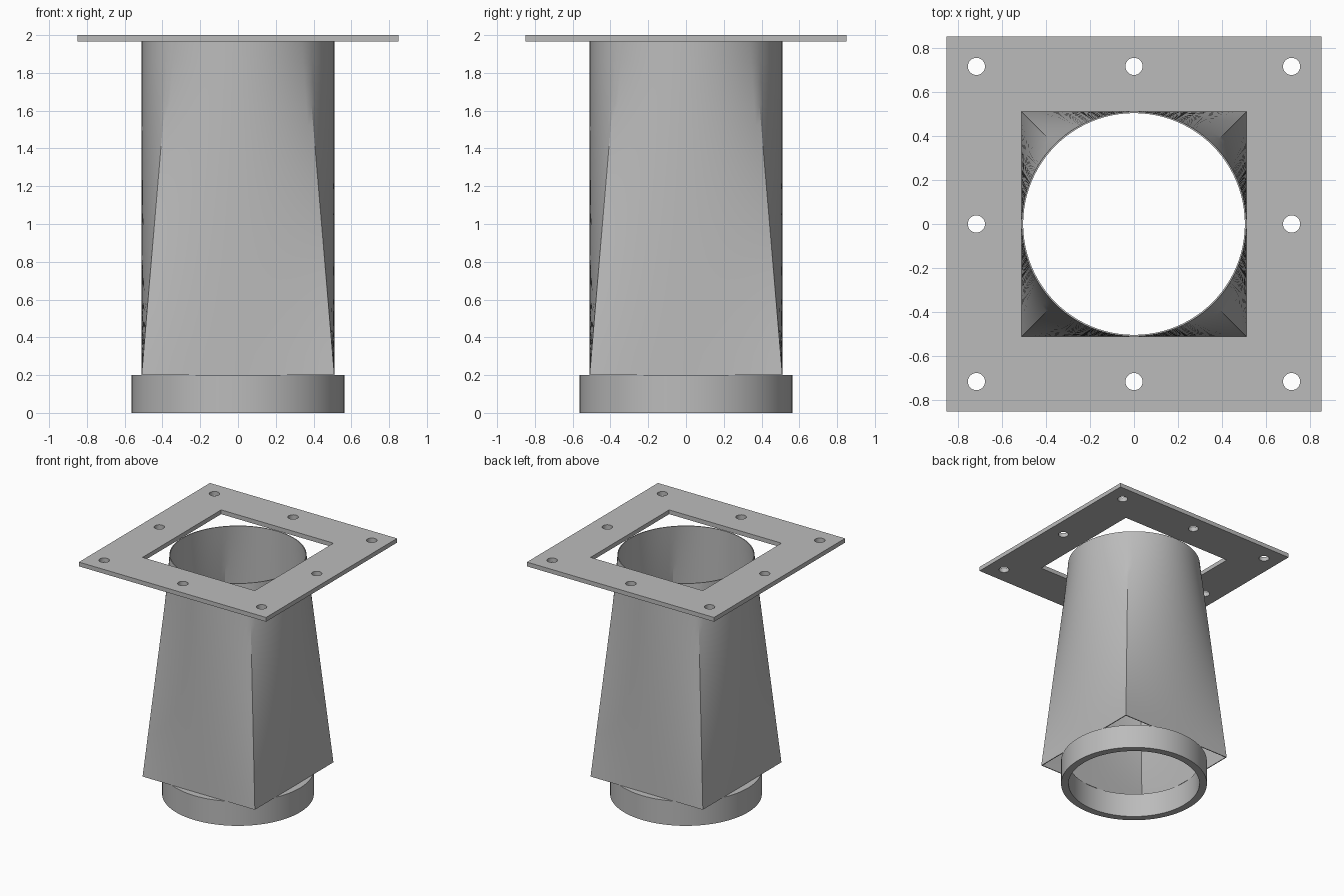
import bpy, bmesh, math

cube = bpy.data.objects.get("Cube")
if cube:
    bpy.data.objects.remove(cube, do_unlink=True)

# Single grey material
grey = bpy.data.materials.new("plain grey")
grey.use_nodes = True
colour = (0.5, 0.5, 0.5, 1)
grey.diffuse_color = colour
grey.node_tree.nodes["Principled BSDF"].inputs["Base Color"].default_value = colour

HALF = 0.51        # half side of the square end and radius of the round end
WALL = 0.007
SEAM = 0.2         # height where collar meets the transition
PLATE_Z = 1.965    # underside of the flange plate


def select(obj):
    bpy.ops.object.select_all(action="DESELECT")
    obj.select_set(True)
    bpy.context.view_layer.objects.active = obj


def circle(r, cx=0, cy=0, n=96):
    return [(cx + r * math.cos(math.tau * i / n), cy + r * math.sin(math.tau * i / n))
            for i in range(n)]


def square(h):
    return [(-h, -h), (h, -h), (h, h), (-h, h)]


def finish(obj):
    bm = bmesh.new()
    bm.from_mesh(obj.data)
    bmesh.ops.remove_doubles(bm, verts=bm.verts, dist=0.00005)
    bmesh.ops.recalc_face_normals(bm, faces=bm.faces)
    bm.to_mesh(obj.data)
    bm.free()
    obj.data.materials.clear()
    obj.data.materials.append(grey)
    select(obj)
    bpy.ops.object.shade_smooth_by_angle(angle=math.radians(25))


def slab(name, outlines, z0, z1):
    """Extrude nested outlines (outer border plus holes) into a solid."""
    curve = bpy.data.curves.new(name, "CURVE")
    curve.dimensions = "2D"
    curve.fill_mode = "BOTH"
    curve.extrude = (z1 - z0) / 2
    for pts in outlines:
        spline = curve.splines.new("POLY")
        spline.points.add(len(pts) - 1)
        for p, (x, y) in zip(spline.points, pts):
            p.co = (x, y, 0, 1)
        spline.use_cyclic_u = True
    obj = bpy.data.objects.new(name, curve)
    bpy.context.collection.objects.link(obj)
    obj.location.z = (z0 + z1) / 2
    select(obj)
    bpy.ops.object.convert(target="MESH")
    obj = bpy.context.object
    finish(obj)
    return obj


def transition_ring(half, t, steps=24):
    """Cross-section blending from square (t=0) to circle (t=1)."""
    ring = []
    for side in range(4):
        turn = side * math.pi / 2
        c, s = math.cos(turn), math.sin(turn)
        for i in range(steps):
            u = 2 * i / steps - 1
            a = u * math.pi / 4
            x = half * ((1 - t) + t * math.cos(a))
            y = half * ((1 - t) * u + t * math.sin(a))
            ring.append((x * c - y * s, x * s + y * c))
    return ring


# Flange plate with a square opening and eight bolt holes
bolts = [circle(0.039, 0.715 * i, 0.715 * j, 32)
         for i in (-1, 0, 1) for j in (-1, 0, 1) if i or j]
slab("flange_plate", [square(0.85), square(HALF)] + bolts, PLATE_Z, 2.0)

# Round collar at the foot
slab("collar", [circle(0.565), circle(0.507)], 0, SEAM)

# Thin-walled square-to-round duct: up the outside, down the inside
levels = [i / 16 for i in range(17)]
path = [(HALF, t) for t in levels] + [(HALF - WALL, t) for t in reversed(levels)]
bm = bmesh.new()
rings = [[bm.verts.new((x, y, SEAM + t * (PLATE_Z - SEAM)))
          for x, y in transition_ring(half, t)] for half, t in path]
for k, low in enumerate(rings):
    high = rings[(k + 1) % len(rings)]
    for i in range(len(low)):
        j = (i + 1) % len(low)
        bm.faces.new((low[i], low[j], high[j], high[i]))
mesh = bpy.data.meshes.new("duct_transition")
bm.to_mesh(mesh)
bm.free()
duct = bpy.data.objects.new("duct_transition", mesh)
bpy.context.collection.objects.link(duct)
finish(duct)
